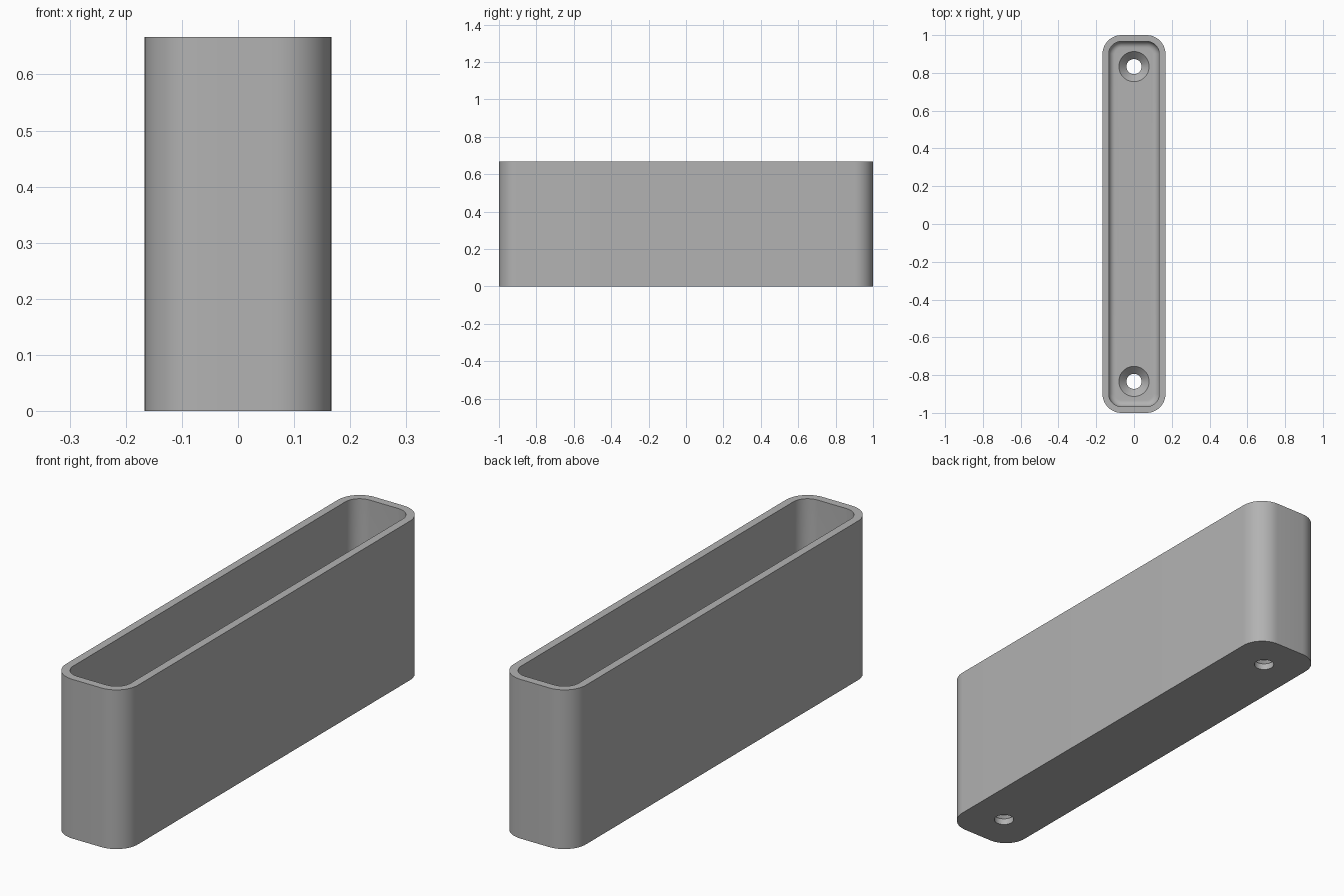
import bpy, bmesh, math

if "Cube" in bpy.data.objects:
    bpy.data.objects.remove(bpy.data.objects["Cube"], do_unlink=True)

HALF_X, HALF_Y, HEIGHT = 1 / 6, 1.0, 2 / 3
CORNER, WALL, FLOOR, FILLET = 0.1, 1 / 30, 1 / 15, 1 / 30
HOLE_R, SINK_R, HOLE_Y = 0.04, 0.08, 5 / 6

grey = bpy.data.materials.new("plain grey")
grey.use_nodes = True
colour = (0.448, 0.448, 0.448, 1)
grey.diffuse_color = colour
grey.node_tree.nodes["Principled BSDF"].inputs["Base Color"].default_value = colour


def loft(name, rings):
    """Skin a stack of equal-length closed rings and cap both ends."""
    bm = bmesh.new()
    loops = [[bm.verts.new(p) for p in ring] for ring in rings]
    n = len(loops[0])
    for a, b in zip(loops, loops[1:]):
        for i in range(n):
            j = (i + 1) % n
            bm.faces.new((a[i], a[j], b[j], b[i]))
    bm.faces.new(loops[0][::-1])
    bm.faces.new(loops[-1])
    bmesh.ops.recalc_face_normals(bm, faces=bm.faces)
    mesh = bpy.data.meshes.new(name)
    bm.to_mesh(mesh)
    bm.free()
    mesh.materials.append(grey)
    obj = bpy.data.objects.new(name, mesh)
    bpy.context.collection.objects.link(obj)
    return obj


def rounded_ring(inset, z, steps=12):
    """Rounded rectangle, inset from the outer wall."""
    r = CORNER - inset
    cx, cy = HALF_X - CORNER, HALF_Y - CORNER
    ring = []
    for k, (sx, sy) in enumerate(((1, 1), (-1, 1), (-1, -1), (1, -1))):
        for i in range(steps + 1):
            a = (k + i / steps) * math.pi / 2
            ring.append((sx * cx + r * math.cos(a), sy * cy + r * math.sin(a), z))
    return ring


def circle(r, y, z, n=48):
    return [(r * math.cos(i * math.tau / n), y + r * math.sin(i * math.tau / n), z)
            for i in range(n)]


# Open tray: outer wall, rim, inner wall, filleted floor
rings = [rounded_ring(0, 0), rounded_ring(0, HEIGHT), rounded_ring(WALL, HEIGHT)]
for i in range(9):
    a = i / 8 * math.pi / 2
    rings.append(rounded_ring(WALL + FILLET * (1 - math.cos(a)),
                              FLOOR + FILLET * (1 - math.sin(a))))
tray = loft("tray", rings)
bpy.context.view_layer.objects.active = tray

# Countersunk screw holes through the floor
sink_z = FLOOR - (SINK_R - HOLE_R)
for side in (-1, 1):
    y = side * HOLE_Y
    cutter = loft("screw_hole_cutter", [
        circle(HOLE_R, y, -0.05), circle(HOLE_R, y, sink_z),
        circle(SINK_R, y, FLOOR), circle(SINK_R, y, FLOOR + 0.05)])
    cutter.hide_render = True
    cut = tray.modifiers.new("screw_hole", "BOOLEAN")
    cut.operation, cut.solver, cut.object = "DIFFERENCE", "EXACT", cutter
    bpy.ops.object.modifier_apply(modifier=cut.name)
    bpy.data.objects.remove(cutter, do_unlink=True)

# Smooth rounded corners with crisp rims
bpy.ops.object.select_all(action="DESELECT")
tray.select_set(True)
bpy.ops.object.shade_smooth_by_angle(angle=math.radians(30))
